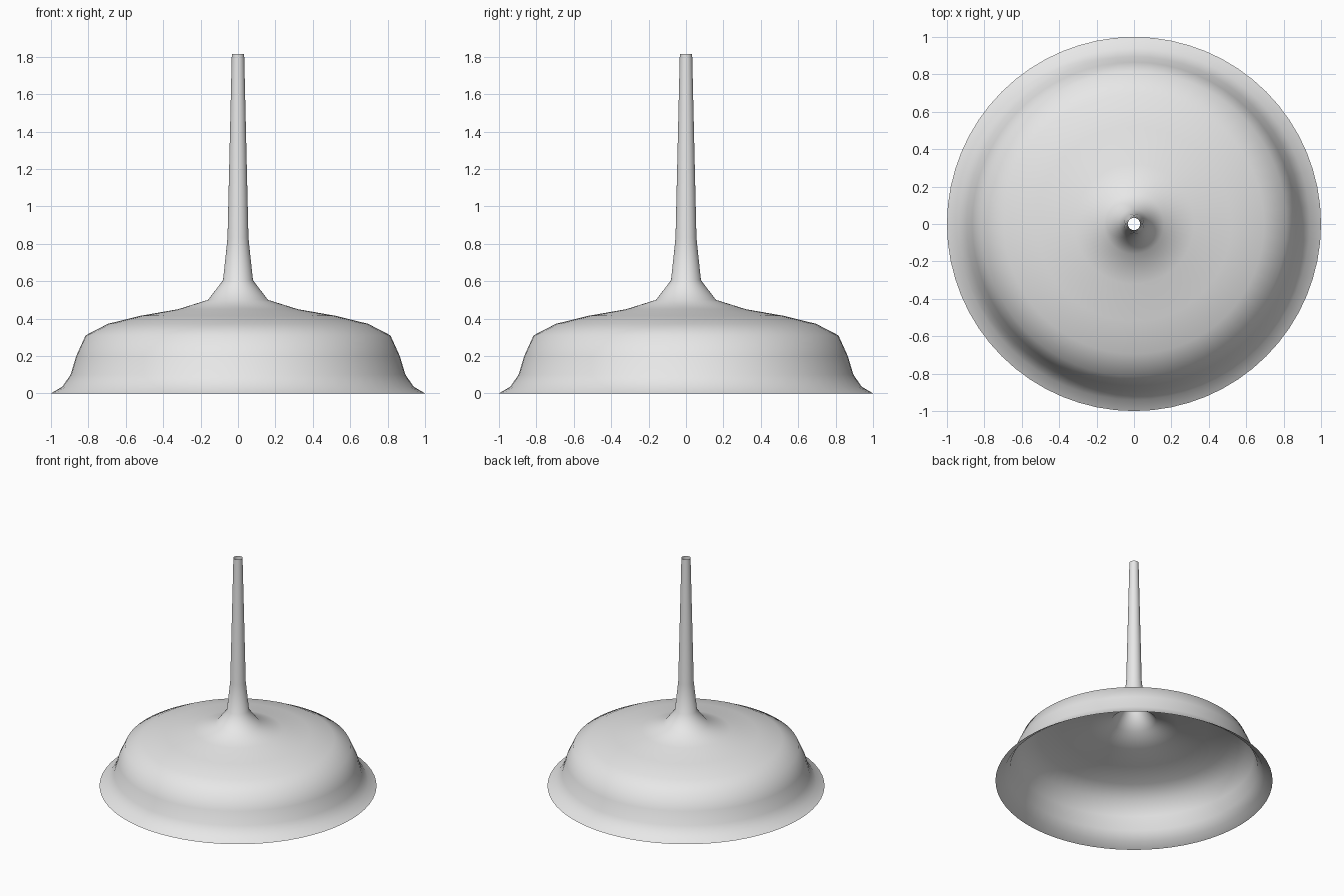
import bpy
import bmesh
from math import tau
from mathutils import Matrix, Vector

cube = bpy.data.objects.get("Cube")
if cube:
    bpy.data.objects.remove(cube, do_unlink=True)

SIDES = 64


def make_material(name, colour):
    mat = bpy.data.materials.new(name)
    mat.use_nodes = True
    mat.diffuse_color = colour
    mat.node_tree.nodes["Principled BSDF"].inputs["Base Color"].default_value = colour
    return mat


def lathe(name, profile, mat):
    """Turn a (radius, height) profile, listed bottom to top, into an open shell."""
    bm = bmesh.new()
    verts = [bm.verts.new((r, 0, z)) for r, z in profile]
    edges = [bm.edges.new(pair) for pair in zip(verts, verts[1:])]
    bmesh.ops.spin(bm, geom=verts + edges, cent=(0, 0, 0), axis=(0, 0, 1),
                   angle=tau, steps=SIDES, use_merge=False)
    bmesh.ops.remove_doubles(bm, verts=bm.verts, dist=0.0005)

    # Point every face outward
    bm.normal_update()
    inward = [f for f in bm.faces
              if f.normal.dot(f.calc_center_median() * Vector((1, 1, 0))) < 0]
    bmesh.ops.reverse_faces(bm, faces=inward)
    for face in bm.faces:
        face.smooth = True

    mesh = bpy.data.meshes.new(name)
    bm.to_mesh(mesh)
    bm.free()
    mesh.materials.append(mat)
    obj = bpy.data.objects.new(name, mesh)
    bpy.context.collection.objects.link(obj)
    return obj


grey = make_material("light grey", (0.8, 0.8, 0.8, 1))

# Flared rim, rounded wall, sloping shoulder and tapering hollow stem
rim = [(1.0, 0.0), (0.94, 0.035), (0.895, 0.10)]
wall = [(0.865, 0.20), (0.815, 0.31), (0.695, 0.372)]
shoulder = [(0.52, 0.415), (0.32, 0.45), (0.16, 0.50), (0.08, 0.605)]
stem = [(0.056, 0.83), (0.033, 1.815)]

lathe("funnel_shell", rim + wall + shoulder + stem, grey)
